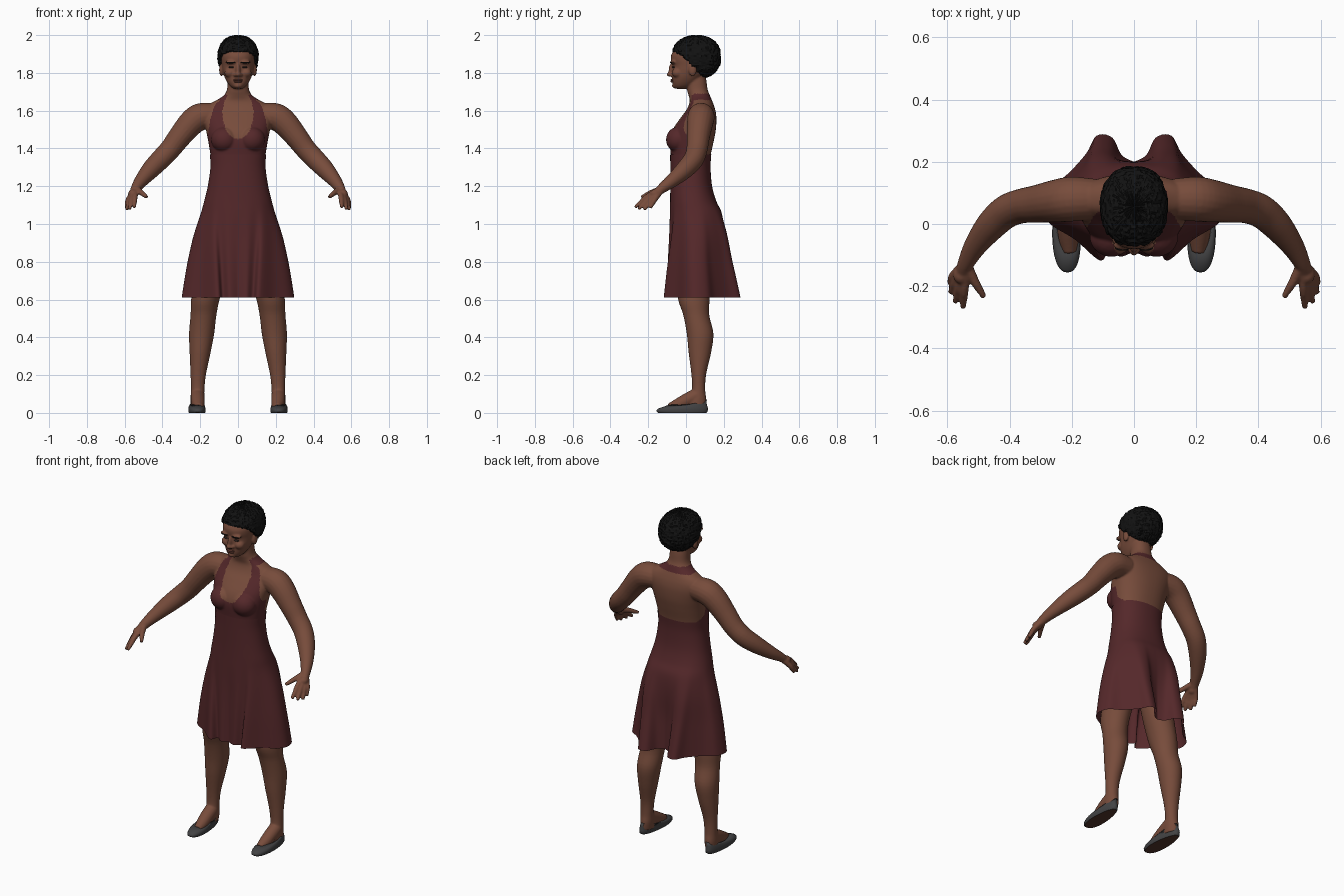
import bpy, bmesh, math, random
from mathutils import Vector, Matrix

if "Cube" in bpy.data.objects:
    bpy.data.objects.remove(bpy.data.objects["Cube"])

random.seed(4)


def material(name, rgb):
    m = bpy.data.materials.new(name)
    m.diffuse_color = (*rgb, 1)
    m.use_nodes = True
    m.node_tree.nodes["Principled BSDF"].inputs["Base Color"].default_value = m.diffuse_color
    return m


SKIN = material("brown skin", (0.185, 0.072, 0.044))
RED = material("dark red cloth", (0.090, 0.021, 0.023))
BLACK = material("black hair", (0.006, 0.006, 0.006))
GREY = material("grey shoe", (0.055, 0.055, 0.057))
SOLE = material("brown sole", (0.085, 0.035, 0.025))
LIP = material("lip brown", (0.13, 0.045, 0.032))
EYE = material("dark eye", (0.03, 0.02, 0.017))


def spline(rows, n):
    """Smooth curve through rows of numbers."""
    out = []
    for i in range(len(rows) - 1):
        a, b, c, d = (rows[max(i - 1, 0)], rows[i], rows[i + 1], rows[min(i + 2, len(rows) - 1)])
        for k in range(n):
            t = k / n
            out.append(tuple(q + 0.5 * t * (r - p + t * (2 * p - 5 * q + 4 * r - s + t * (3 * (q - r) + s - p)))
                             for p, q, r, s in zip(a, b, c, d)))
    return out + [tuple(rows[-1])]


def lerp_table(table, v):
    if v <= table[0][0]:
        return table[0][1]
    for (a, p), (b, q) in zip(table, table[1:]):
        if v <= b:
            return p + (q - p) * (v - a) / (b - a)
    return table[-1][1]


def power(v, p):
    return math.copysign(abs(v) ** p, v)


def loft(bm, rings, cap=True):
    vs = [[bm.verts.new(p) for p in r] for r in rings]
    n = len(vs[0])
    for a, b in zip(vs, vs[1:]):
        for i in range(n):
            bm.faces.new((a[i], a[(i + 1) % n], b[(i + 1) % n], b[i]))
    if cap:
        bm.faces.new(vs[0])
        bm.faces.new(vs[-1])


def oval(z, x0, x1, yf, yb, p=0.88, n=56):
    cx, hx, cy, hy = (x0 + x1) / 2, (x1 - x0) / 2, (yf + yb) / 2, (yb - yf) / 2
    return [(cx + hx * power(math.sin(2 * math.pi * i / n), p),
             cy + hy * power(math.cos(2 * math.pi * i / n), p), z) for i in range(n)]


def stack(bm, rows, side=1, p=0.88):
    """Horizontal ovals: z, x from, x to, front y, back y."""
    loft(bm, [[(side * x, y, z) for x, y, z in oval(*r, p)] for r in spline(rows, 5)])


def tube(bm, rows, side=1, n=5):
    """Round limb along x, y, z, radius."""
    pts = spline(rows, n)
    rings = []
    for i, (x, y, z, r) in enumerate(pts):
        d = Vector(pts[min(i + 1, len(pts) - 1)][:3]) - Vector(pts[max(i - 1, 0)][:3])
        q = d.to_track_quat('Z', 'Y')
        ring = [Vector((x, y, z)) + q @ Vector((r * math.cos(k * math.pi / 10), r * math.sin(k * math.pi / 10), 0))
                for k in range(20)]
        rings.append([(side * v.x, v.y, v.z) for v in ring])
    loft(bm, rings)


def ball(bm, c, r, side=1):
    m = Matrix.Translation((side * c[0], c[1], c[2])) @ Matrix.Diagonal((*r, 1))
    bmesh.ops.create_icosphere(bm, subdivisions=3, radius=1, matrix=m)


def finish(bm, name, mats, smooth=True):
    bmesh.ops.recalc_face_normals(bm, faces=bm.faces[:])
    me = bpy.data.meshes.new(name)
    bm.to_mesh(me)
    bm.free()
    for m in mats:
        me.materials.append(m)
    for f in me.polygons:
        f.use_smooth = smooth
    ob = bpy.data.objects.new(name, me)
    bpy.context.collection.objects.link(ob)
    return ob


# ---- body: overlapping volumes fused into one skin
bm = bmesh.new()
trunk = [(.90, .13, -.03, .11), (1.05, .15, -.05, .13), (1.18, .138, -.06, .115), (1.28, .138, -.076, .123),
         (1.36, .145, -.08, .13), (1.44, .158, -.086, .147), (1.50, .17, -.07, .158), (1.56, .185, -.03, .161),
         (1.60, .185, 0, .156), (1.63, .16, .015, .147), (1.655, .115, .02, .137), (1.68, .076, .014, .127),
         (1.71, .059, .006, .115), (1.76, .054, .005, .108), (1.80, .052, .0, .10)]
stack(bm, [(z, -w, w, f, b) for z, w, f, b in trunk])
head = [(1.716, .022, -.055, 0), (1.728, .04, -.066, .03), (1.75, .057, -.072, .06), (1.78, .072, -.073, .09),
        (1.81, .081, -.072, .12), (1.84, .086, -.072, .14), (1.87, .089, -.08, .15), (1.90, .088, -.076, .15),
        (1.935, .075, -.048, .13), (1.965, .045, .0, .09)]
stack(bm, [(z, -w, w, f, b) for z, w, f, b in head])
# nose and chin
ball(bm, (0, -.077, 1.815), (.012, .016, .035))
ball(bm, (0, -.085, 1.792), (.016, .018, .012))
ball(bm, (0, -.055, 1.732), (.024, .02, .014))

leg = [(.95, .02, .18, -.04, .12), (.80, .04, .215, -.05, .125), (.62, .093, .246, -.045, .125),
       (.52, .114, .251, -.015, .123), (.42, .126, .259, .004, .145), (.32, .145, .256, .014, .133),
       (.20, .170, .251, .029, .106), (.12, .178, .249, .031, .102), (.07, .178, .251, .01, .108),
       (.025, .182, .249, 0, .105)]
arm = [(.13, .08, 1.573, .066), (.20, .08, 1.567, .072), (.25, .074, 1.532, .069), (.31, .065, 1.46, .061),
       (.36, .058, 1.395, .056), (.41, .04, 1.342, .054), (.46, -.005, 1.29, .049), (.51, -.07, 1.232, .037),
       (.54, -.125, 1.19, .027), (.552, -.155, 1.165, .022)]
# knuckle and tip of each finger, thumb last
fingers = [((.545, -.205, 1.145), (.55, -.27, 1.088)), ((.56, -.197, 1.136), (.575, -.252, 1.079)),
           ((.572, -.182, 1.130), (.59, -.222, 1.075)), ((.58, -.165, 1.13), (.593, -.19, 1.085)),
           ((.512, -.185, 1.166), (.482, -.235, 1.142))]
for s in (1, -1):
    stack(bm, leg, s, 1)
    tube(bm, arm, s)
    for k, tip in fingers:
        tube(bm, [(.54, -.125, 1.188, .017), (*k, .0145), (*[(a + b) / 2 for a, b in zip(k, tip)], .0125),
                  (*tip, .009)], s)
    ball(bm, (.556, -.163, 1.16), (.026, .03, .024), s)
    # instep
    tube(bm, [(.214, .06, .095, .037), (.213, .01, .07, .037), (.21, -.045, .042, .033), (.207, -.09, .028, .022)], s)
    # bust, cheek, brow ridge, nostril, ear
    ball(bm, (.073, -.04, 1.447), (.07, .066, .068), s)
    ball(bm, (.043, -.045, 1.80), (.029, .03, .026), s)
    ball(bm, (.035, -.068, 1.857), (.033, .016, .010), s)
    ball(bm, (.013, -.078, 1.789), (.011, .012, .009), s)
    ball(bm, (.088, .035, 1.815), (.012, .021, .034), s)
body = finish(bm, "body", [SKIN, RED])
mod = body.modifiers.new("fuse", 'REMESH')
mod.mode, mod.voxel_size, mod.use_smooth_shade = 'VOXEL', 0.0052, True
mod = body.modifiers.new("soften", 'SMOOTH')
mod.factor, mod.iterations = 0.5, 5
bpy.context.view_layer.update()
fused = bpy.data.meshes.new_from_object(body.evaluated_get(bpy.context.evaluated_depsgraph_get()))
body.modifiers.clear()
body.data = fused
fused.materials.clear()
fused.materials.append(SKIN)
fused.materials.append(RED)

# halter bodice, marked out on the body
OUTER = [(1.40, .20), (1.44, .172), (1.48, .158), (1.55, .147), (1.61, .13), (1.66, .108), (1.70, .08)]
INNER = [(1.45, 0), (1.455, .02), (1.47, .045), (1.50, .065), (1.55, .08), (1.60, .084), (1.65, .071), (1.69, .05)]


def is_bodice(x, y, z):
    a = abs(x)
    if a > .2 or z < 1.25 or z > 1.7:
        return False
    if y > .04:
        return z < max(1.353, 1.353 + (.1 - y) * .8) or (1.656 < z < 1.69 and a < .108)
    if z < 1.40:
        return True
    return a < lerp_table(OUTER, z) and not (z > 1.45 and a < lerp_table(INNER, z)) and z < 1.685


for f in fused.polygons:
    f.material_index = 1 if is_bodice(*f.center) else 0
    f.use_smooth = True

# ---- skirt: hip ovals flowing into a folded hem
hem = spline([(0, .20), (.04, .222), (.07, .278), (.12, .284), (.155, .225), (.22, .155), (.28, .115),
              (.298, .05), (.27, 0), (.19, -.05), (.108, -.118), (.08, -.078), (.045, -.105), (0, -.088)], 5)
half = len(hem) - 1
rows = [(1.368, .149, -.084, .134, 0), (1.30, .146, -.083, .130, 0), (1.20, .160, -.083, .138, 0),
        (1.12, .177, -.084, .160, .02), (1.05, .188, -.085, .190, .1), (.92, .202, -.083, .200, .4),
        (.78, .207, -.083, .185, .7), (.68, .21, -.083, .185, .88), (.61, .21, -.083, .185, 1)]
bm = bmesh.new()
rings = []
for z, w, yf, yb, k in spline(rows, 5):
    right = []
    for i, (hx, hy) in enumerate(hem):
        t = math.pi * i / half
        ex = w * power(math.sin(t), .88) if 0 < i < half else 0
        ey = (yf + yb) / 2 + (yb - yf) / 2 * power(math.cos(t), .88)
        right.append((ex + (hx - ex) * k, ey + (hy - ey) * k, z))
    rings.append(right + [(-x, y, z) for x, y, z in right[-2:0:-1]])
loft(bm, rings, cap=False)
finish(bm, "skirt", [RED])

# ---- hair: tufted cap, tucked under along the hairline
HAIRLINE = [(-.075, 1.91), (-.04, 1.90), (0, 1.865), (.02, 1.845), (.06, 1.80), (.10, 1.768), (.2, 1.765)]
bm = bmesh.new()
bmesh.ops.create_uvsphere(bm, u_segments=72, v_segments=44, radius=1)
for v in bm.verts:
    j = 1 + random.uniform(-.035, .03)
    p = Vector((.108 * power(v.co.x, .88) * j, .055 + .13 * power(v.co.y, .88) * j, 1.884 + .114 * power(v.co.z, .9) * j))
    if p.z < lerp_table(HAIRLINE, p.y) + random.uniform(-.004, .004):
        p = p.lerp(Vector((0, .045, 1.87)), .4)
    v.co = p
finish(bm, "hair", [BLACK], smooth=False)

# ---- face details
bm = bmesh.new()
for s in (1, -1):
    ball(bm, (.036, -.066, 1.830), (.015, .008, .005), s)
finish(bm, "eyes", [EYE])
bm = bmesh.new()
for s in (1, -1):
    ball(bm, (.037, -.077, 1.855), (.024, .009, .0045), s)
finish(bm, "eyebrows", [BLACK])
bm = bmesh.new()
ball(bm, (0, -.071, 1.763), (.025, .012, .005))
ball(bm, (0, -.070, 1.754), (.022, .013, .006))
finish(bm, "lips", [LIP])

# ---- flat slip-on shoes: outline rising to an open rim
for s, name in ((1, "left_shoe"), (-1, "right_shoe")):
    def outline(scale, z):
        pts = []
        for i in range(40):
            t = 2 * math.pi * i / 40
            c = math.cos(t)
            wide = (.045 - .007 * c) * scale
            pts.append((s * (.218 + .004 * c + wide * power(math.sin(t), .85)), -.02 + .136 * scale * c, z(c)))
        return pts

    def opening(scale, drop):
        pts = []
        for i in range(40):
            t = 2 * math.pi * i / 40
            c = math.cos(t)
            pts.append((s * (.215 + .037 * scale * math.sin(t)), .014 + .096 * scale * c,
                        .046 + .012 * c + .012 * c * c - drop))
        return pts

    bm = bmesh.new()
    loft(bm, [outline(.93, lambda c: 0), outline(.99, lambda c: .006), outline(1, lambda c: .02 + .006 * c),
              outline(.95, lambda c: .035 + .013 * c), opening(1, 0), opening(.92, .012)])
    shoe = finish(bm, name, [GREY, SOLE])
    for f in shoe.data.polygons:
        if f.normal.z < -.8 and f.center.z < .01:
            f.material_index = 1
            f.use_smooth = False
